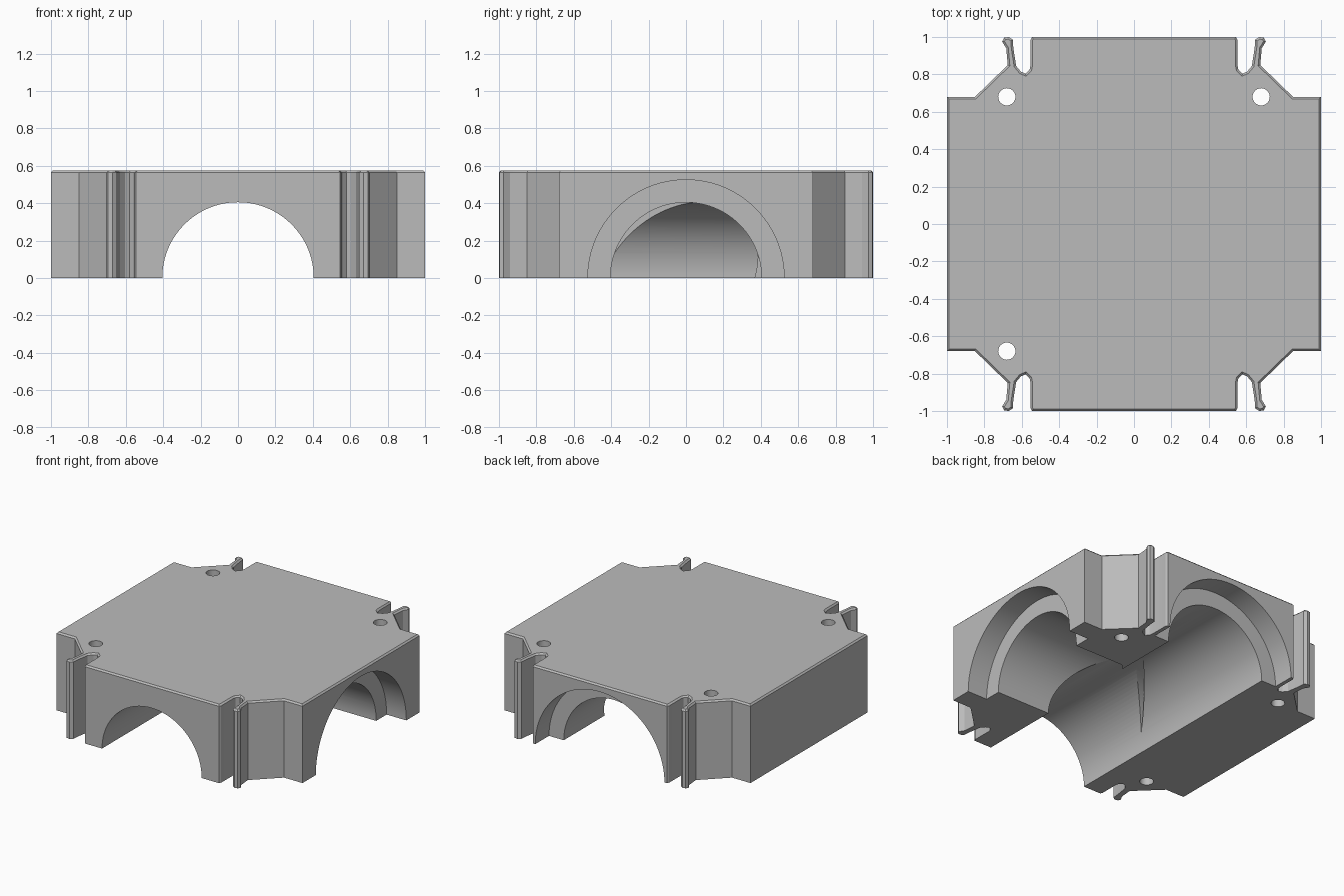
import bpy, bmesh, math
from mathutils import Matrix

if "Cube" in bpy.data.objects:
    bpy.data.objects.remove(bpy.data.objects["Cube"])

HEIGHT = 0.575
BORE = 0.405
COUNTERBORE = 0.525
STEP = 0.16

grey = bpy.data.materials.new("mid grey")
grey.use_nodes = True
colour = (0.5, 0.5, 0.5, 1)
grey.diffuse_color = colour
grey.node_tree.nodes["Principled BSDF"].inputs["Base Color"].default_value = colour


def make_object(name, bm):
    bmesh.ops.recalc_face_normals(bm, faces=bm.faces[:])
    mesh = bpy.data.meshes.new(name)
    bm.to_mesh(mesh)
    bm.free()
    mesh.materials.append(grey)
    obj = bpy.data.objects.new(name, mesh)
    bpy.context.collection.objects.link(obj)
    return obj


def cylinder(name, radius, start, end, axis, sides=96):
    """Cylinder along x, y or z, from start to end through the origin axis."""
    bm = bmesh.new()
    bmesh.ops.create_cone(bm, cap_ends=True, segments=sides, radius1=radius,
                          radius2=radius, depth=end - start)
    bmesh.ops.translate(bm, verts=bm.verts, vec=(0, 0, (start + end) / 2))
    turn = {"x": Matrix.Rotation(math.pi / 2, 3, "Y"),
            "y": Matrix.Rotation(-math.pi / 2, 3, "X"),
            "z": Matrix.Identity(3)}[axis]
    bmesh.ops.transform(bm, matrix=turn.to_4x4(), verts=bm.verts)
    return make_object(name, bm)


# Quarter outline: side wall, chamfer, hooked clip arm, relief notch, end wall
quarter = [(1, 0.68), (0.85, 0.68), (0.675, 0.85), (0.683, 0.94), (0.705, 0.975),
           (0.695, 0.996), (0.67, 1), (0.648, 0.985), (0.645, 0.94),
           (0.63, 0.845), (0.605, 0.815), (0.58, 0.803), (0.558, 0.825), (0.553, 0.85),
           (0.553, 0.985), (0.545, 1)]
outline = []
for sx, sy in ((1, 1), (-1, 1), (-1, -1), (1, -1)):
    pts = [(sx * x, sy * y) for x, y in quarter]
    outline += pts if sx * sy > 0 else pts[::-1]

# Body block, extruded with a fine chamfer round the top rim
bm = bmesh.new()
base = bm.faces.new([bm.verts.new((x, y, 0)) for x, y in outline])
raised = bmesh.ops.extrude_face_region(bm, geom=[base])
top_verts = [v for v in raised["geom"] if isinstance(v, bmesh.types.BMVert)]
bmesh.ops.translate(bm, verts=top_verts, vec=(0, 0, HEIGHT))
bmesh.ops.recalc_face_normals(bm, faces=bm.faces[:])
rim = [e for e in bm.edges if all(v.co.z > HEIGHT - 0.01 for v in e.verts)]
bmesh.ops.bevel(bm, geom=rim, offset=0.011, segments=1, affect="EDGES")
body = make_object("junction_cover", bm)

# Through channel, side branch and their wider mouths
cutters = [cylinder("main_channel", BORE, -1.2, 1.2, "y"),
           cylinder("back_mouth", COUNTERBORE, 1 - STEP, 1.2, "y"),
           cylinder("side_mouth", COUNTERBORE, 1 - STEP, 1.2, "x")]
branch = cylinder("side_branch", BORE - 0.001, 0, 1.2, "x")
for v in branch.data.vertices:
    if v.co.x < 0.1:  # mitred inner end leaves a thin groove in the far wall
        v.co.x = v.co.y - 0.3 * (v.co.z - 0.13)
cutters.append(branch)

# Screw holes in three corners
for x, y in ((-0.68, 0.68), (0.68, 0.68), (-0.68, -0.68)):
    hole = cylinder("screw_hole", 0.046, -0.2, 1, "z", 32)
    hole.data.transform(Matrix.Translation((x, y, 0)))
    cutters.append(hole)

bpy.context.view_layer.objects.active = body
body.select_set(True)
for cutter in cutters:
    mod = body.modifiers.new(cutter.name, "BOOLEAN")
    mod.operation = "DIFFERENCE"
    mod.solver = "EXACT"
    mod.object = cutter
    bpy.ops.object.modifier_apply(modifier=mod.name)
    bpy.data.objects.remove(cutter)

bpy.ops.object.select_all(action="DESELECT")
body.select_set(True)
bpy.ops.object.shade_smooth_by_angle(angle=math.radians(20))
